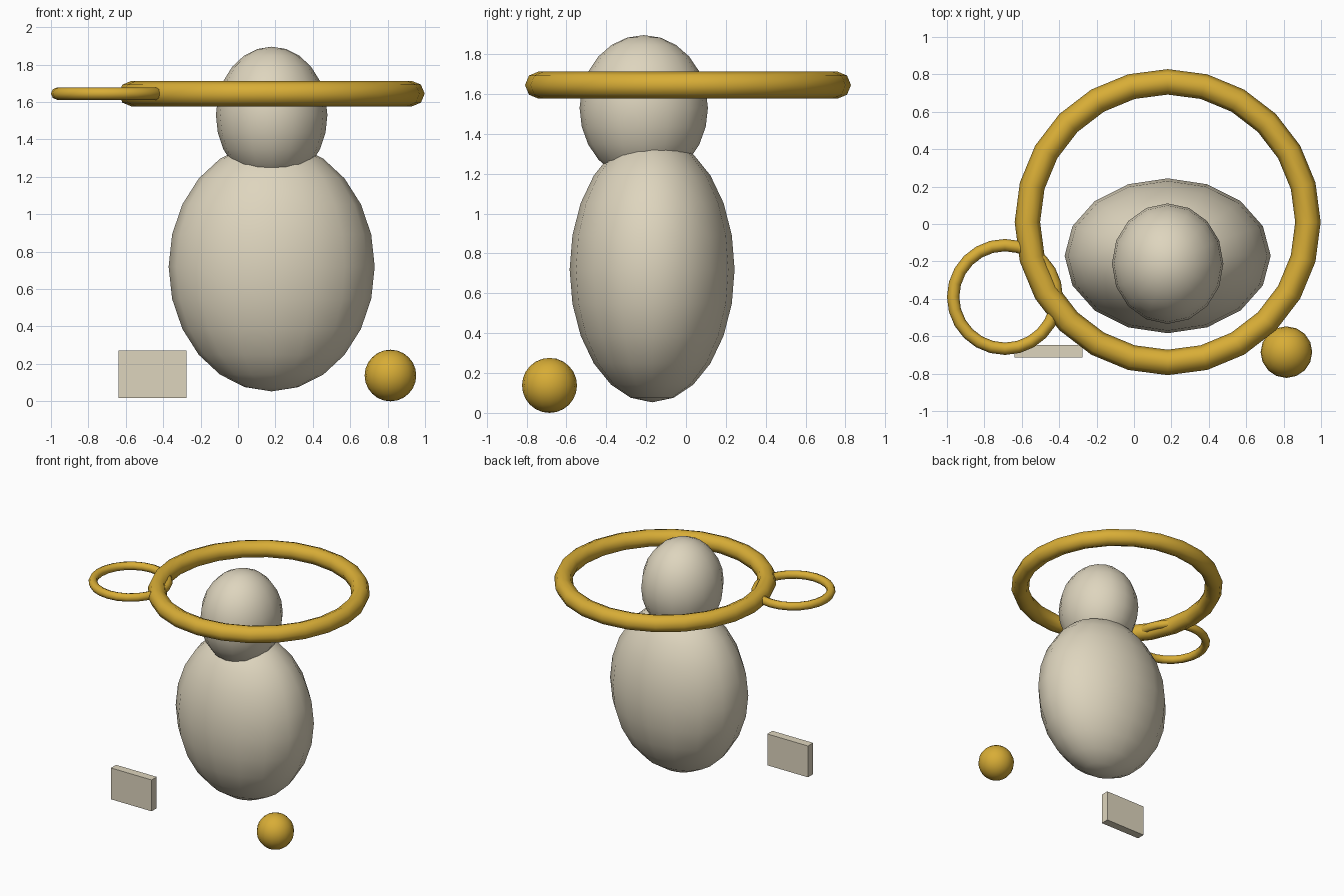
import bpy
import bmesh
import math

if "Cube" in bpy.data.objects:
    bpy.data.objects.remove(bpy.data.objects["Cube"])


def srgb(r, g, b):
    """Convert 0-255 display values to linear RGBA."""
    lin = lambda c: c / 12.92 if c <= 0.04045 else ((c + 0.055) / 1.055) ** 2.4
    return (*[lin(c / 255) for c in (r, g, b)], 1.0)


def material(name, rgb):
    mat = bpy.data.materials.new(name)
    mat.diffuse_color = srgb(*rgb)
    mat.use_nodes = True
    mat.node_tree.nodes["Principled BSDF"].inputs["Base Color"].default_value = mat.diffuse_color
    return mat


STONE = material("warm_stone", (222, 213, 190))
GOLD = material("gold", (216, 173, 54))


def finish(name, mat, smooth=True):
    obj = bpy.context.object
    obj.name = obj.data.name = name
    obj.data.materials.append(mat)
    if smooth:
        bpy.ops.object.shade_smooth()
    return obj


def ellipsoid(name, mat, centre, radii):
    bpy.ops.mesh.primitive_uv_sphere_add(segments=16, ring_count=12, radius=1, location=centre)
    bpy.context.object.scale = radii
    bpy.ops.object.transform_apply(location=False, rotation=False, scale=True)
    return finish(name, mat)


def ring(name, mat, centre, major, minor):
    bpy.ops.mesh.primitive_torus_add(location=centre, major_radius=major, minor_radius=minor,
                                     major_segments=24, minor_segments=8)
    return finish(name, mat)


def box(name, mat, low, high):
    centre = [(a + b) / 2 for a, b in zip(low, high)]
    bpy.ops.mesh.primitive_cube_add(size=1, location=centre)
    bpy.context.object.scale = [b - a for a, b in zip(low, high)]
    bpy.ops.object.transform_apply(location=False, rotation=False, scale=True)
    return finish(name, mat, smooth=False)


# Figure
ellipsoid("body", STONE, (0.18, -0.17, 0.72), (0.551, 0.414, 0.667))
ellipsoid("head", STONE, (0.18, -0.212, 1.53), (0.298, 0.322, 0.366))

# Halo rings at head height
ring("large_halo", GOLD, (0.18, 0.01, 1.645), 0.75, 0.068)
ring("small_halo", GOLD, (-0.69, -0.39, 1.645), 0.277, 0.033)

# Loose items by the base
ellipsoid("orb", GOLD, (0.815, -0.685, 0.138), (0.138, 0.138, 0.138))
box("tablet", STONE, (-0.64, -0.714, 0.018), (-0.275, -0.648, 0.272))
